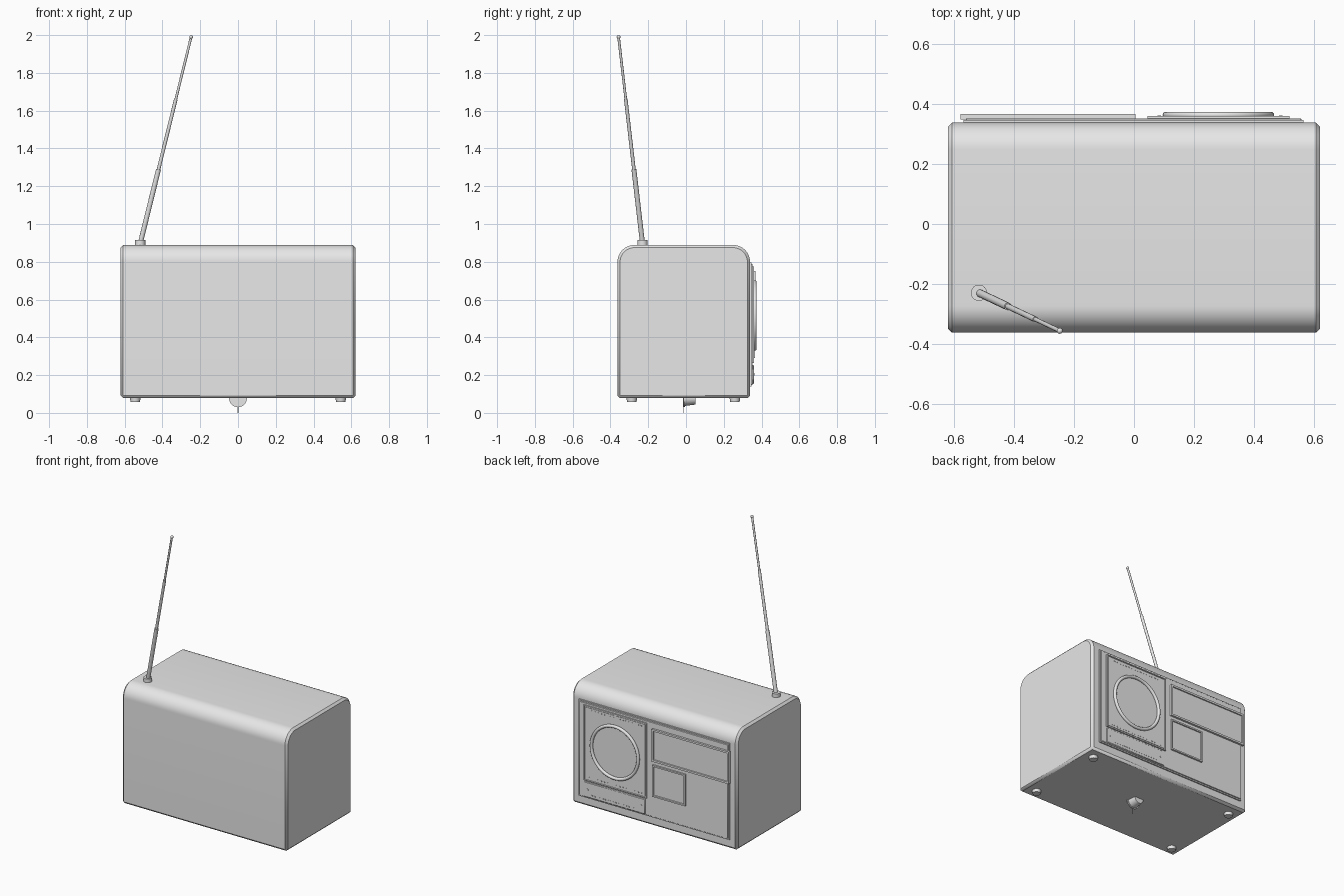
import bpy, bmesh, math
from mathutils import Vector, Matrix

if "Cube" in bpy.data.objects:
    bpy.data.objects.remove(bpy.data.objects["Cube"])

grey = bpy.data.materials.new("light grey")
grey.diffuse_color = (0.8, 0.8, 0.8, 1)
grey.use_nodes = True
grey.node_tree.nodes["Principled BSDF"].inputs["Base Color"].default_value = grey.diffuse_color


def finish(name, bm, bevel=0, segments=1, smooth=30):
    bmesh.ops.recalc_face_normals(bm, faces=bm.faces[:])
    me = bpy.data.meshes.new(name)
    bm.to_mesh(me)
    bm.free()
    ob = bpy.data.objects.new(name, me)
    bpy.context.collection.objects.link(ob)
    me.materials.append(grey)
    if bevel:
        m = ob.modifiers.new("bevel", 'BEVEL')
        m.width, m.segments, m.limit_method = bevel, segments, 'ANGLE'
        m.angle_limit = math.radians(40)
    bpy.ops.object.select_all(action='DESELECT')
    ob.select_set(True)
    bpy.context.view_layer.objects.active = ob
    bpy.ops.object.shade_smooth_by_angle(angle=math.radians(smooth))
    return ob


def add_box(bm, x0, x1, y0, y1, z0, z1):
    mat = Matrix.Translation(((x0 + x1) / 2, (y0 + y1) / 2, (z0 + z1) / 2)) @ \
        Matrix.Diagonal((x1 - x0, y1 - y0, z1 - z0, 1))
    bmesh.ops.create_cube(bm, size=1, matrix=mat)


def box(name, *b, bevel=0):
    bm = bmesh.new()
    add_box(bm, *b)
    return finish(name, bm, bevel)


def framed_plate(name, x0, x1, y0, y1, z0, z1, rim, depth):
    """Plate on the back whose middle is sunk behind a rim."""
    bm = bmesh.new()
    add_box(bm, x0, x1, y0, y1, z0, z1)
    bm.normal_update()
    face = [f for f in bm.faces if f.normal.y > 0.9]
    bmesh.ops.inset_region(bm, faces=face, thickness=rim)
    bmesh.ops.inset_region(bm, faces=face, thickness=0.002, depth=-depth)
    return finish(name, bm)


def add_rod(bm, p0, p1, r0, r1, seg=24):
    p0, p1 = Vector(p0), Vector(p1)
    d = p1 - p0
    mat = Matrix.Translation((p0 + p1) / 2) @ d.to_track_quat('Z', 'Y').to_matrix().to_4x4()
    bmesh.ops.create_cone(bm, cap_ends=True, segments=seg, radius1=r0, radius2=r1,
                          depth=d.length, matrix=mat)


def rod(name, *a, bevel=0):
    bm = bmesh.new()
    add_rod(bm, *a)
    return finish(name, bm, bevel)


# cabinet: side profile with rounded top corners, extruded along x, ends chamfered
Y0, Y1, Z0, Z1, R = -0.363, 0.339, 0.078, 0.889, 0.09
profile = [(Y0, Z0), (Y1, Z0)]
for cy, start in ((Y1 - R, 0), (Y0 + R, 90)):
    for i in range(13):
        a = math.radians(start + i * 7.5)
        profile.append((cy + R * math.cos(a), Z1 - R + R * math.sin(a)))
bm = bmesh.new()
base = bm.faces.new([bm.verts.new((-0.622, y, z)) for y, z in profile])
ext = bmesh.ops.extrude_face_region(bm, geom=[base])
bmesh.ops.translate(bm, vec=(1.244, 0, 0),
                    verts=[v for v in ext["geom"] if isinstance(v, bmesh.types.BMVert)])
finish("cabinet", bm, 0.014, 1)

# back panel in two steps
box("panel_base", -0.57, 0.567, 0.33, 0.347, 0.14, 0.797)
box("panel_step", -0.562, 0.559, 0.345, 0.353, 0.148, 0.789, bevel=0.002)

# speaker: sunken frame, two grille halves, ring
framed_plate("speaker_frame", 0.045, 0.52, 0.35, 0.361, 0.263, 0.775, 0.008, 0.005)
for side, x0, x1 in (("left", 0.284, 0.508), ("right", 0.057, 0.280)):
    box("grille_" + side, x0, x1, 0.352, 0.359, 0.275, 0.763)
bpy.ops.mesh.primitive_torus_add(major_radius=0.176, minor_radius=0.0105, major_segments=64,
                                 minor_segments=12, location=(0.282, 0.364, 0.515),
                                 rotation=(math.pi / 2, 0, 0))
ring = bpy.context.object
ring.name = "speaker_ring"
ring.data.materials.append(grey)
bpy.ops.object.shade_smooth_by_angle(angle=math.radians(40))

# tuning scale bar with end screws
box("scale_bar", 0.058, 0.517, 0.35, 0.359, 0.152, 0.254, bevel=0.003)
for side, x in (("left", 0.49), ("right", 0.085)):
    rod("screw_" + side, (x, 0.355, 0.205), (x, 0.362, 0.205), 0.006, 0.006, 12)

# rows of small studs on the grille and the scale bar
for name, z, x0, x1, y in (("grille_studs_top", 0.748, 0.085, 0.48, 0.361),
                           ("grille_studs_bottom", 0.29, 0.085, 0.48, 0.361),
                           ("scale_marks", 0.172, 0.12, 0.455, 0.361)):
    bm = bmesh.new()
    for i in range(18):
        x = x0 + (x1 - x0) * i / 17
        add_box(bm, x - 0.004, x + 0.004, 0.355, y, z - 0.003, z + 0.003)
    finish(name, bm)

# display windows
framed_plate("wide_window", -0.579, 0.005, 0.35, 0.367, 0.53, 0.75, 0.018, 0.007)
framed_plate("small_window", -0.247, 0.0, 0.35, 0.365, 0.29, 0.505, 0.014, 0.007)

# feet
for sx, sn in ((-1, "left"), (1, "right")):
    for y, yn in ((-0.287, "front"), (0.259, "back")):
        rod(f"foot_{yn}_{sn}", (sx * 0.544, y, 0.058), (sx * 0.544, y, 0.085), 0.025, 0.029)

# dial half buried in the underside, with a thin pointer
rod("dial", (0, -0.006, 0.077), (0, 0.05, 0.077), 0.04, 0.033, 32)
rod("dial_flange", (0, -0.013, 0.077), (0, -0.005, 0.077), 0.047, 0.047, 32)
box("dial_pointer", -0.002, 0.002, -0.016, -0.012, 0.0, 0.08)

# telescopic antenna
foot, tip = Vector((-0.518, -0.230, 0.895)), Vector((-0.248, -0.357, 1.99))
rod("antenna_socket", (-0.518, -0.230, 0.88), (-0.518, -0.230, 0.914), 0.027, 0.027)
stops = (0, 0.36, 0.70, 1)
for i, r in enumerate((0.013, 0.0095, 0.007)):
    rod(f"antenna_section_{i + 1}", foot.lerp(tip, stops[i]), foot.lerp(tip, stops[i + 1]), r, r, 16)
bm = bmesh.new()
bmesh.ops.create_uvsphere(bm, u_segments=16, v_segments=10, radius=0.010,
                          matrix=Matrix.Translation(tip))
finish("antenna_tip", bm, smooth=60)
